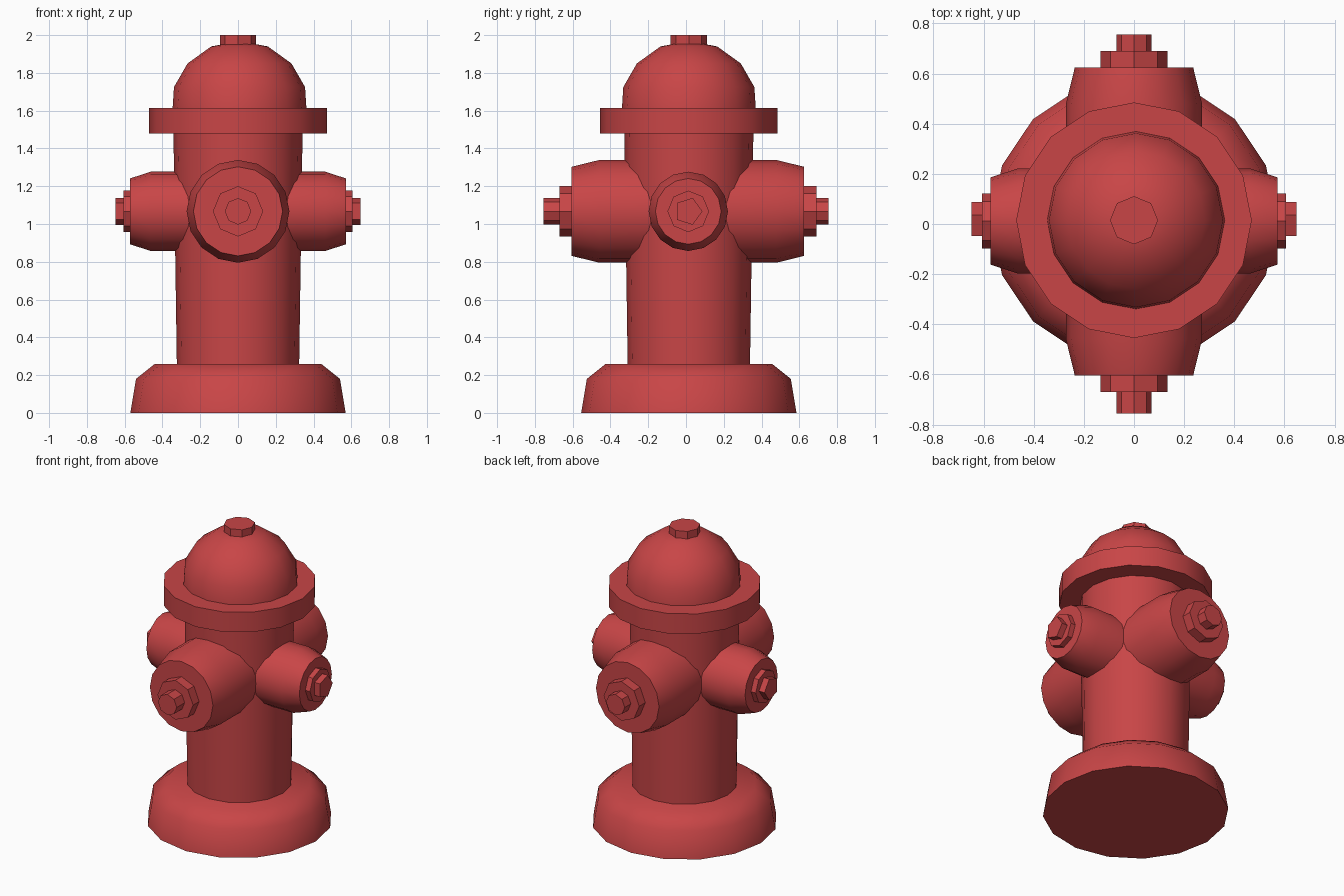
import bpy, bmesh, math
from mathutils import Matrix, Vector

if "Cube" in bpy.data.objects:
    bpy.data.objects.remove(bpy.data.objects["Cube"])

red = bpy.data.materials.new("hydrant_red")
red.diffuse_color = (0.58, 0.06, 0.062, 1)
red.use_nodes = True
red.node_tree.nodes["Principled BSDF"].inputs["Base Color"].default_value = red.diffuse_color
CY = 0.015  # body axis sits slightly behind centre


def lathe(name, profile, sides, matrix, smooth=44):
    """Closed solid of revolution about local z from (radius, height) points."""
    bm = bmesh.new()
    rings = []
    for r, h in profile:
        rings.append([bm.verts.new(matrix @ Vector((
            r * math.cos(2 * math.pi * i / sides),
            r * math.sin(2 * math.pi * i / sides), h))) for i in range(sides)])
    for a, b in zip(rings, rings[1:]):
        for i in range(sides):
            j = (i + 1) % sides
            bm.faces.new((a[i], a[j], b[j], b[i]))
    bm.faces.new(rings[0][::-1])
    bm.faces.new(rings[-1])
    bmesh.ops.recalc_face_normals(bm, faces=bm.faces[:])
    me = bpy.data.meshes.new(name)
    bm.to_mesh(me)
    bm.free()
    me.materials.append(red)
    ob = bpy.data.objects.new(name, me)
    bpy.context.collection.objects.link(ob)
    bpy.ops.object.select_all(action='DESELECT')
    ob.select_set(True)
    bpy.context.view_layer.objects.active = ob
    bpy.ops.object.shade_smooth_by_angle(angle=math.radians(smooth))
    return ob


# Upright parts: base, barrel, flange, bonnet, top nut
up = Matrix.Translation((0, CY, 0))
lathe("base", [(0.57, 0), (0.54, 0.18), (0.44, 0.26)], 16, up)
lathe("barrel", [(0.323, 0.2), (0.342, 1.5)], 16, up)
lathe("flange", [(0.47, 1.48), (0.47, 1.615)], 16, up)
lathe("bonnet", [(0.355, 1.6), (0.347, 1.725), (0.275, 1.85), (0.15, 1.94), (0.06, 1.957)],
      16, Matrix.Translation((0.008, CY, 0)))
lathe("top_nut", [(0.096, 1.93), (0.096, 2.0)], 8, up, 30)


def facing(axis, s, y):
    """Local z points outward along s*axis; local x along world +y or +x."""
    out = Vector((s, 0, 0)) if axis == 'x' else Vector((0, s, 0))
    side = Vector((0, 1, 0)) if axis == 'x' else Vector((1, 0, 0))
    m = Matrix((side, out.cross(side), out)).transposed().to_4x4()
    return Matrix.Translation((0, y, 1.067)) @ m


# Large outlets front and back, small outlets left and right
for s, label in ((-1, "front"), (1, "back")):
    m = facing('y', s, 0.01)
    lathe(label + "_outlet", [(0.272, 0.1), (0.272, 0.468), (0.236, 0.615)], 16, m)
    lathe(label + "_cap", [(0.133, 0.58), (0.133, 0.68)], 8, m, 30)
    lathe(label + "_nut", [(0.07, 0.65), (0.07, 0.755 - 0.01 * s)], 8, m, 30)
for s, label in ((-1, "left"), (1, "right")):
    m = facing('x', s, 0.012)
    lathe(label + "_outlet", [(0.21, 0.1), (0.21, 0.462), (0.174, 0.572)], 16, m)
    lathe(label + "_cap", [(0.11, 0.54), (0.11, 0.607)], 8, m, 30)
    lathe(label + "_nut", [(0.075, 0.58), (0.075, 0.648)], 5, m, 30)
